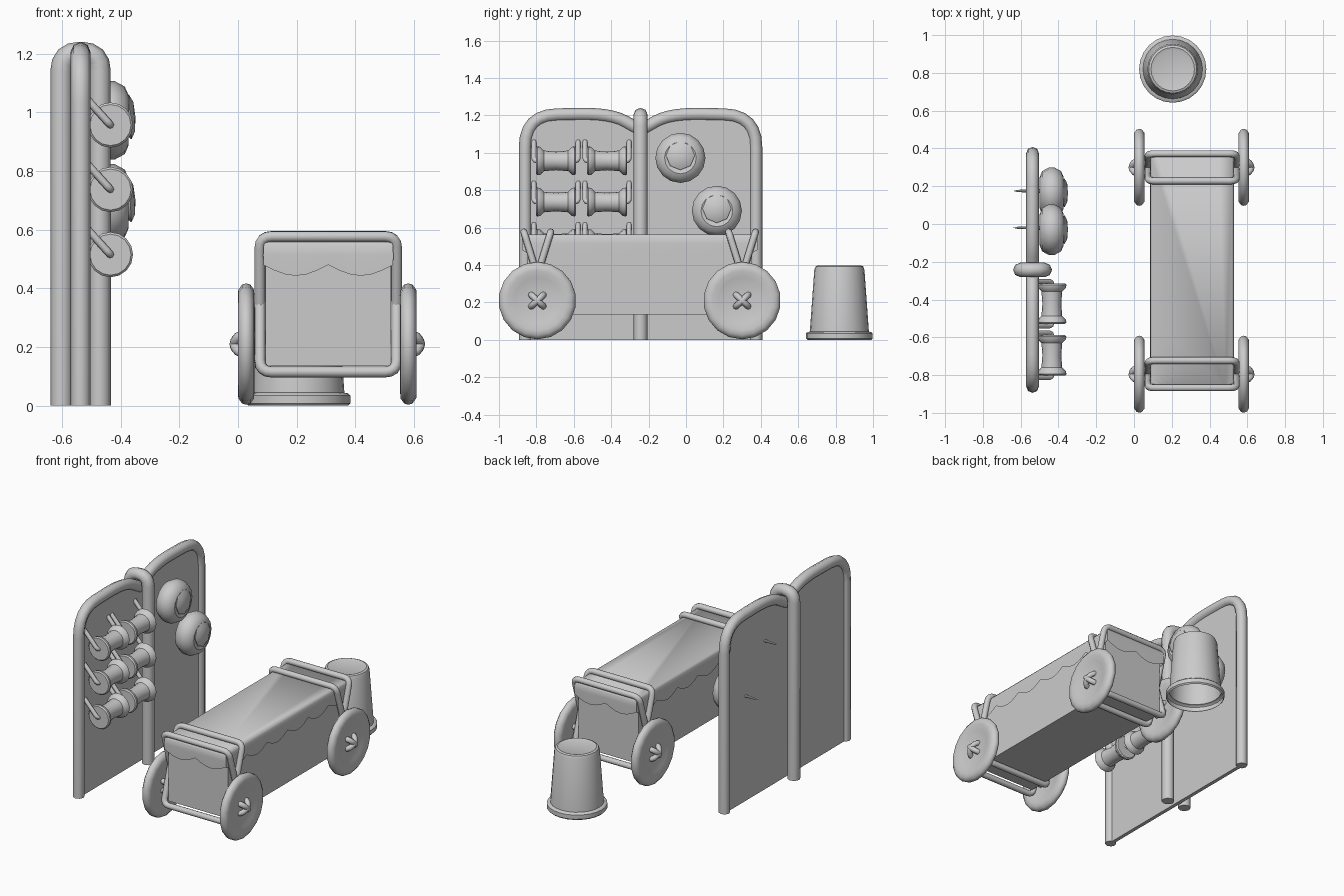
import bpy, bmesh
from math import sin, cos, pi
from mathutils import Vector, Matrix

if "Cube" in bpy.data.objects:
    bpy.data.objects.remove(bpy.data.objects["Cube"])


def finish(name, bm, angle=40):
    bmesh.ops.recalc_face_normals(bm, faces=bm.faces)
    me = bpy.data.meshes.new(name)
    bm.to_mesh(me)
    bm.free()
    ob = bpy.data.objects.new(name, me)
    bpy.context.collection.objects.link(ob)
    bpy.ops.object.select_all(action='DESELECT')
    ob.select_set(True)
    bpy.context.view_layer.objects.active = ob
    bpy.ops.object.shade_smooth_by_angle(angle=angle * pi / 180)
    return ob


def rounded(pts, d, cyclic=False, n=4):
    """Replace the corners of a path by small arcs."""
    pts = [Vector(p) for p in pts]
    out = []
    for i, p in enumerate(pts):
        if not cyclic and i in (0, len(pts) - 1):
            out.append(p)
            continue
        a, b = pts[i - 1], pts[(i + 1) % len(pts)]
        a = p + (a - p).normalized() * min(d, (a - p).length * .48)
        b = p + (b - p).normalized() * min(d, (b - p).length * .48)
        for k in range(n + 1):
            t = k / n
            out.append(a * (1 - t) ** 2 + p * 2 * t * (1 - t) + b * t * t)
    return out


def tube(name, pts, r, cyclic=False):
    cu = bpy.data.curves.new(name, 'CURVE')
    cu.dimensions = '3D'
    cu.bevel_depth = r
    cu.bevel_resolution = 2
    cu.use_fill_caps = True
    sp = cu.splines.new('POLY')
    sp.points.add(len(pts) - 1)
    for q, p in zip(sp.points, pts):
        q.co = (*p, 1)
    sp.use_cyclic_u = cyclic
    sp.use_smooth = True
    ob = bpy.data.objects.new(name, cu)
    bpy.context.collection.objects.link(ob)
    return ob


def lathe(name, profile, n, loc, axis='Z', tilt=0):
    """Spin an (r, h) profile; h runs along the given axis."""
    bm = bmesh.new()
    rings = [[bm.verts.new((r * cos(2 * pi * k / n), r * sin(2 * pi * k / n), h)) for k in range(n)]
             for r, h in profile]
    for a, b in zip(rings, rings[1:]):
        for k in range(n):
            bm.faces.new((a[k], a[(k + 1) % n], b[(k + 1) % n], b[k]))
    bmesh.ops.remove_doubles(bm, verts=bm.verts, dist=1e-5)
    rot = {'Z': Matrix(), 'X': Matrix.Rotation(pi / 2, 4, 'Y'), 'Y': Matrix.Rotation(-pi / 2, 4, 'X')}[axis]
    bm.transform(Matrix.Translation(loc) @ Matrix.Rotation(tilt, 4, 'Y') @ rot)
    return finish(name, bm)


# folding screen: two tube-framed boards and a looped centre post
SX, SY = -0.537, -0.243
for s, side in ((-1, 'front'), (1, 'back')):
    path = rounded([(SX, SY + s * .617, 0), (SX, SY + s * .617, 1.2), (SX, SY + s * .16, 1.21),
                    (SX, SY + s * .0, 1.12)], .17, n=6)
    tube(side + '_screen_frame', path, .034)
    bm = bmesh.new()
    f = bm.faces.new([bm.verts.new((SX - .012, p.y, p.z)) for p in path] + [bm.verts.new((SX - .012, SY, 0))])
    ex = bmesh.ops.extrude_face_region(bm, geom=[f])
    bmesh.ops.translate(bm, vec=(.024, 0, 0), verts=[v for v in ex['geom'] if isinstance(v, bmesh.types.BMVert)])
    finish(side + '_screen_board', bm, 30)
tube('screen_post', rounded([(SX - .065, SY, 0), (SX - .065, SY, 1.203), (SX + .065, SY, 1.203),
                             (SX + .065, SY, 0)], .062), .038)

# thread spools on wire hangers
for z in (.957, .737, .515):
    for y in (-.695, -.422):
        prof = [(0, -.107), (.07, -.107), (.077, -.1), (.075, -.085), (.055, -.065), (.05, 0),
                (.055, .065), (.075, .085), (.077, .1), (.07, .107), (0, .107)]
        lathe('thread_spool', prof, 16, (-.435, y, z), 'Y')
        wire = [(-.53, y - .118, z + .105), (-.435, y - .118, z), (-.435, y + .118, z), (-.53, y + .118, z + .105)]
        tube('spool_hanger', rounded(wire, .02), .013)

# round pincushions with tilted caps, pinned through the board
for y, z in ((-.03, .973), (.165, .69)):
    prof = [(0, -.06), (.08, -.064), (.115, -.05), (.134, -.015), (.134, .015), (.115, .05),
            (.085, .063), (.06, .055), (0, .045)]
    lathe('pincushion', prof, 16, (-.436, y, z), 'X')
    lathe('pincushion_cap', [(0, -.02), (.06, -.02), (.077, 0), (.05, .014), (0, .018)], 8,
          (-.368, y, z + .012), 'X', tilt=-.06)
    lathe('pin', [(0, -.15), (.006, -.125), (.011, 0), (0, 0)], 8, (-.49, y + .01, z - .012), 'X')

# cart: cloth-covered box
CX, CYS = .308, (-.795, .3)
bm = bmesh.new()
bmesh.ops.create_cube(bm, size=1)
bm.transform(Matrix.Translation((CX, -.2475, .345)) @ Matrix.Diagonal((.427, 1.2, .42, 1)))
finish('cart_body', bm)

# scalloped cloth cover
x0, x1, y0, y1 = CX - .222, CX + .222, -.878, .383
ring = []
for a, b, lobes in (((x0, y0), (x1, y0), 2), ((x1, y0), (x1, y1), 6), ((x1, y1), (x0, y1), 2), ((x0, y1), (x0, y0), 6)):
    n = lobes * 6
    for k in range(n):
        t = k / n
        ring.append((a[0] + (b[0] - a[0]) * t, a[1] + (b[1] - a[1]) * t, .48 - .037 * abs(sin(pi * lobes * t))))
bm = bmesh.new()
cx, cy = CX, (y0 + y1) / 2
rows = []
for sx, sy, top in ((.996, .998, None), (1, 1, .515), (.99, .998, .55), (.955, .985, .563)):
    rows.append([bm.verts.new((cx + (x - cx) * sx, cy + (y - cy) * sy, z if top is None else top))
                 for x, y, z in ring])
for a, b in zip(rows, rows[1:]):
    for k in range(len(ring)):
        j = (k + 1) % len(ring)
        bm.faces.new((a[k], a[j], b[j], b[k]))
bm.faces.new(rows[-1])
finish('cart_cover', bm, 60)

# crossed wire loops and button wheels at both ends
for cy in CYS:
    for s in (-1, 1):
        corners = [(x, cy + s * .072 * (z - .345) / .232, z)
                   for x, z in ((.075, .115), (.541, .115), (.541, .577), (.075, .577))]
        tube('cart_loop', rounded(corners, .04, True), .019, True)
    for wx in (.028, .581):
        prof = [(0, -.01), (.08, -.011), (.125, -.02), (.16, -.028), (.185, -.027), (.203, -.014), (.207, 0),
                (.203, .014), (.185, .027), (.16, .028), (.125, .02), (.08, .011), (0, .01)]
        lathe('button_wheel', prof, 18, (wx, cy, .21), 'X')
        for s in (-1, 1):
            # thread stitches through the button
            pts = [(wx + .04 * sin(t), cy + .046 * cos(t) * .74, .21 + s * .046 * cos(t) * .7)
                   for t in [2 * pi * k / 16 for k in range(16)]]
            tube('wheel_thread', pts, .017, True)

# thimble
lathe('thimble', [(.17, 0), (.178, .008), (.178, .035), (.17, .042), (.158, .044), (.134, .375), (.127, .393),
                  (.115, .398), (.1, .393), (0, .39)], 24, (.205, .82, 0))
